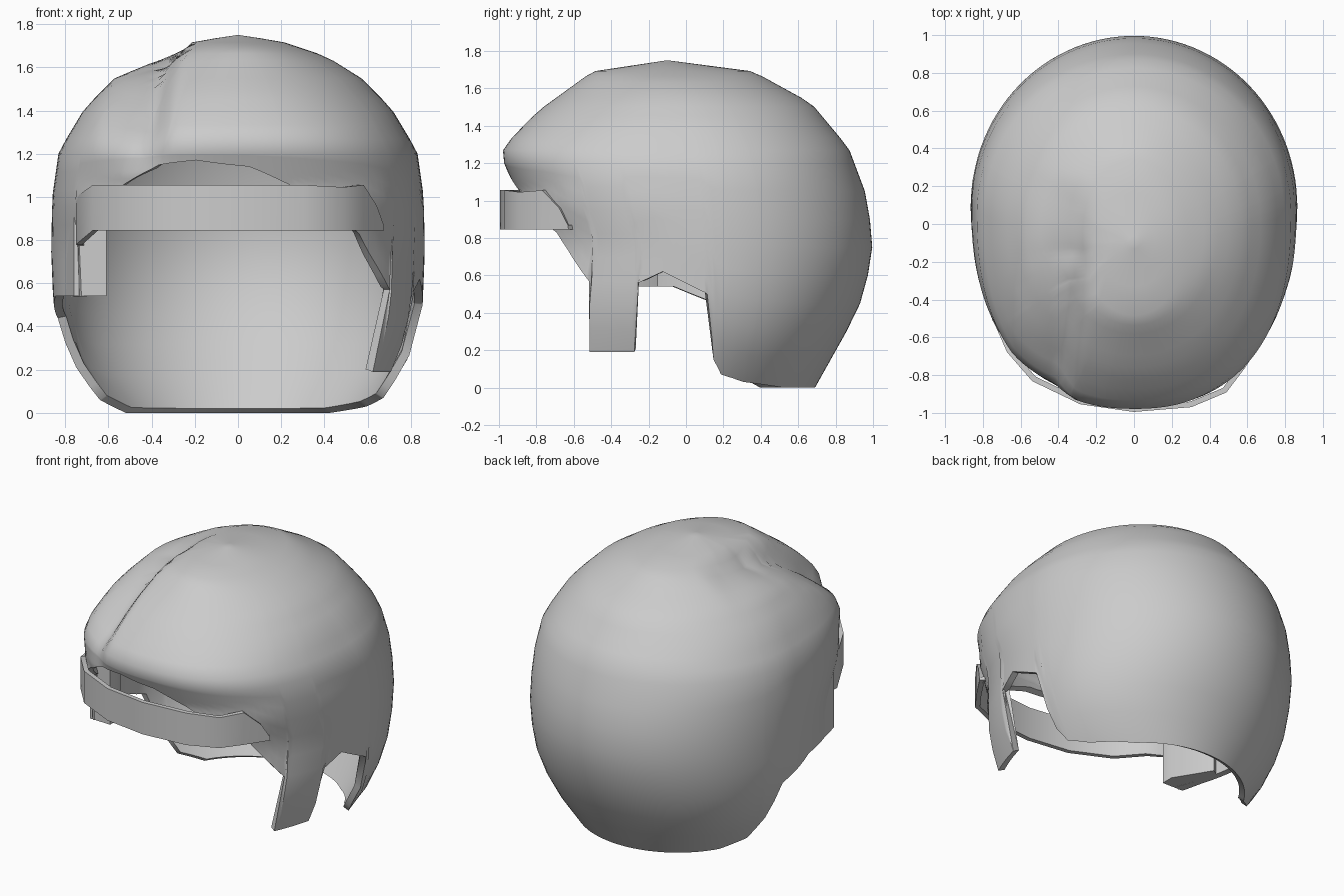
import bpy, bmesh, math
from mathutils import Vector

if "Cube" in bpy.data.objects:
    bpy.data.objects.remove(bpy.data.objects["Cube"])

grey = bpy.data.materials.new("hair_grey")
grey.use_nodes = True
grey.diffuse_color = (0.6, 0.6, 0.6, 1)
grey.node_tree.nodes["Principled BSDF"].inputs["Base Color"].default_value = (0.6, 0.6, 0.6, 1)


def lookup(keys, v):
    """Straight-line interpolation in a short list of (position, value)."""
    if v <= keys[0][0]:
        return keys[0][1]
    for (a, p), (b, q) in zip(keys, keys[1:]):
        if v <= b:
            return p + (q - p) * (v - a) / (b - a)
    return keys[-1][1]


def clamp(v):
    return max(0.0, min(1.0, v))


def finish(name, bm, thickness=0, offset=0):
    bmesh.ops.recalc_face_normals(bm, faces=bm.faces)
    mesh = bpy.data.meshes.new(name)
    bm.to_mesh(mesh)
    bm.free()
    obj = bpy.data.objects.new(name, mesh)
    bpy.context.collection.objects.link(obj)
    mesh.materials.append(grey)
    bpy.ops.object.select_all(action='DESELECT')
    obj.select_set(True)
    bpy.context.view_layer.objects.active = obj
    if thickness:
        shell = obj.modifiers.new("thickness", 'SOLIDIFY')
        shell.thickness, shell.offset = thickness, offset
        bpy.ops.object.modifier_apply(modifier=shell.name)
    bpy.ops.object.shade_smooth_by_angle(angle=math.radians(45))


# Hair outline by height: half width, front reach, back reach, front squareness
TOP, BROW = 1.75, 1.2
half_width = [(0, .6), (.07, .68), (.25, .79), (.5, .855), (.75, .865), (1, .86), (1.21, .83),
              (1.41, .71), (1.55, .57), (1.65, .41), (1.72, .2), (TOP, 0)]
front = [(.5, -1), (.83, -.9), (1.05, -.91), (1.23, -.985), (1.29, -.975), (1.48, -.79),
         (1.69, -.5), (TOP, -.1)]
back = [(0, .69), (.41, .92), (.7, 1), (1, .975), (1.28, .87), (1.52, .67), (1.69, .36), (TOP, -.1)]
square = [(.75, 2), (1, 2.45), (1.3, 2.35), (1.6, 2)]

# Lower hem by angle: 0 is the left side, 90 the back, -90 the front
hem = [(-180, .47), (-171, .54), (-149, .54), (-148, .83), (-125, 1.05), (-112, 1.15), (-100, 1.17),
       (-88, 1.14), (-77, 1.05), (-51, .83), (-35, .57), (-34, .19), (-20, .19), (-19, .56),
       (-12, .62), (1, .5), (4, .15), (8, .07), (20, .03), (45, 0), (150, 0), (163, .06),
       (168, .21), (174, .44), (180, .47)]


def hair_point(angle, z):
    c, s = math.cos(math.radians(angle)), math.sin(math.radians(angle))
    mid = .1 - .2 * (z / TOP) ** 4
    reach = lookup(back, z) - mid if s > 0 else mid - lookup(front, z)
    power = 2 / lookup(square, z) if s < 0 else 1
    c, s = [math.copysign(abs(v) ** power, v) for v in (c, s)]
    p = Vector((lookup(half_width, z) * c, mid + reach * s, z))
    # Parting groove, from the crown down to the fringe
    u = -.2 - .12 * clamp(-p.y) - p.x
    w = lookup([(0, 0), (.14, 1), (.36, 0)], u)
    w *= clamp((.25 - p.y) * 2.5) * clamp((z - 1.1) * 4)
    core = Vector((0, 0, .9))
    return core + (p - core) * (1 - .09 * w)


# Hair shell: level rows above the brow, rows fitted to the hem below it
UPPER, LOWER = 14, 8
crown_rows = [TOP - (TOP - BROW) * (j / UPPER) ** 1.8 for j in range(1, UPPER + 1)]
bm = bmesh.new()
angles = sorted(set(range(-180, 180, 3)) | {a for a, z in hem if a < 180})
crown = bm.verts.new((0, -.1, TOP))
columns = []
for a in angles:
    low = lookup(hem, a)
    heights = crown_rows + [BROW + (low - BROW) * j / LOWER for j in range(1, LOWER + 1)]
    columns.append([bm.verts.new(hair_point(a, z)) for z in heights])
for one, two in zip(columns, columns[1:] + columns[:1]):
    bm.faces.new((crown, one[0], two[0]))
    for j in range(len(one) - 1):
        bm.faces.new((one[j], one[j + 1], two[j + 1], two[j]))
finish("hair", bm, .04, -1)

# Thick lock of hair at the right temple
bm = bmesh.new()
plan = [(-.61, -.46), (-.76, -.455), (-.82, -.2), (-.75, -.15), (-.61, -.38)]
base = bm.faces.new([bm.verts.new((x, y, .54)) for x, y in plan])
raised = bmesh.ops.extrude_face_region(bm, geom=[base])["geom"]
bmesh.ops.translate(bm, vec=(0, 0, .5), verts=[v for v in raised if isinstance(v, bmesh.types.BMVert)])
finish("temple_lock", bm)

# Headband across the brow: x, y, bottom, top
bm = bmesh.new()
path = [(-.72, -.4, .77, 1), (-.735, -.5, .78, 1), (-.66, -.67, .845, 1.055), (-.53, -.82, .845, 1.055),
        (-.28, -.94, .845, 1.055), (0, -.98, .845, 1.055), (.3, -.955, .845, 1.055),
        (.48, -.88, .845, 1.045), (.57, -.76, .845, 1.055), (.63, -.67, .845, .96),
        (.66, -.63, .845, .87), (.6, -.58, .845, .87)]
rail = [(bm.verts.new((x, y, b)), bm.verts.new((x, y, t))) for x, y, b, t in path]
for (a, b), (c, d) in zip(rail, rail[1:]):
    bm.faces.new((a, c, d, b))
finish("headband", bm, .03, 0)
